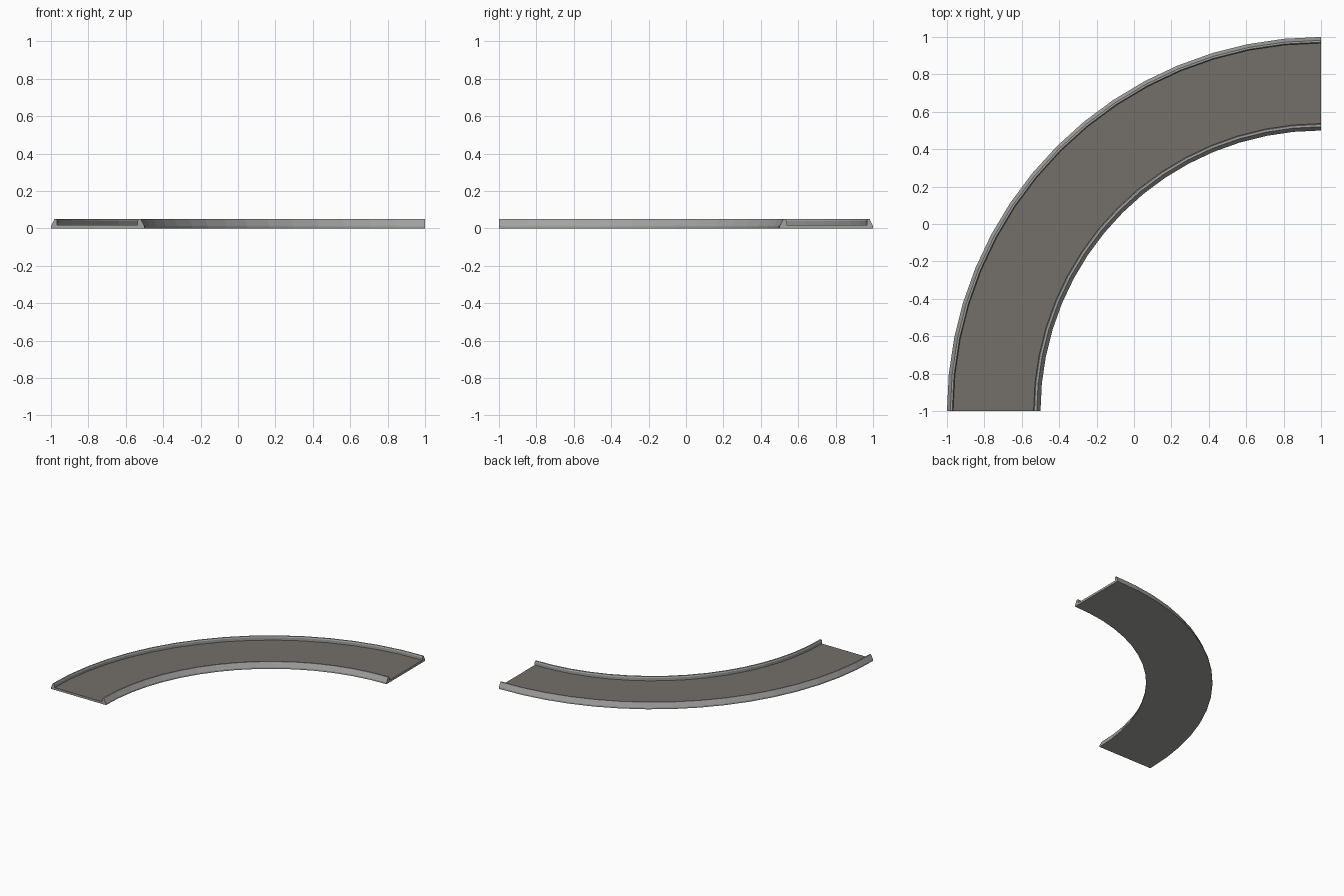
import bpy, bmesh, math

if "Cube" in bpy.data.objects:
    bpy.data.objects.remove(bpy.data.objects["Cube"])

CX, CY, SEG = 1.0, -1.0, 16      # arc centre and number of sides


def material(name, rgb):
    m = bpy.data.materials.new(name)
    m.diffuse_color = (*rgb, 1)
    m.use_nodes = True
    m.node_tree.nodes["Principled BSDF"].inputs["Base Color"].default_value = m.diffuse_color
    return m


kerb_grey = material("kerb grey", (0.36, 0.36, 0.355))
road_brown = material("road brown grey", (0.175, 0.158, 0.143))

# Cross-section (radius, height), counter-clockwise from inner bottom edge
profile = [(1.5, 0), (2.0, 0), (2.0, 0.012), (1.982, 0.05), (1.972, 0.05),
           (1.967, 0.04), (1.967, 0.018), (1.537, 0.018), (1.537, 0.04),
           (1.532, 0.05), (1.52, 0.05), (1.5, 0.012)]
ROAD_EDGE = 6                    # profile edge that carries the road surface

# Sweep the section through a quarter turn
bm = bmesh.new()
rings = []
for i in range(SEG + 1):
    a = math.pi / 2 + math.pi / 2 * i / SEG
    rings.append([bm.verts.new((CX + r * math.cos(a), CY + r * math.sin(a), z))
                  for r, z in profile])
n = len(profile)
for a, b in zip(rings, rings[1:]):
    for j in range(n):
        k = (j + 1) % n
        f = bm.faces.new((a[j], a[k], b[k], b[j]))
        f.material_index = 1 if j == ROAD_EDGE else 0
# Close both ends
bm.faces.new(rings[0])
bm.faces.new(rings[-1][::-1])
bmesh.ops.recalc_face_normals(bm, faces=bm.faces)

mesh = bpy.data.meshes.new("curved_road")
bm.to_mesh(mesh)
bm.free()
mesh.materials.append(kerb_grey)
mesh.materials.append(road_brown)
bpy.context.collection.objects.link(bpy.data.objects.new("curved_road", mesh))
